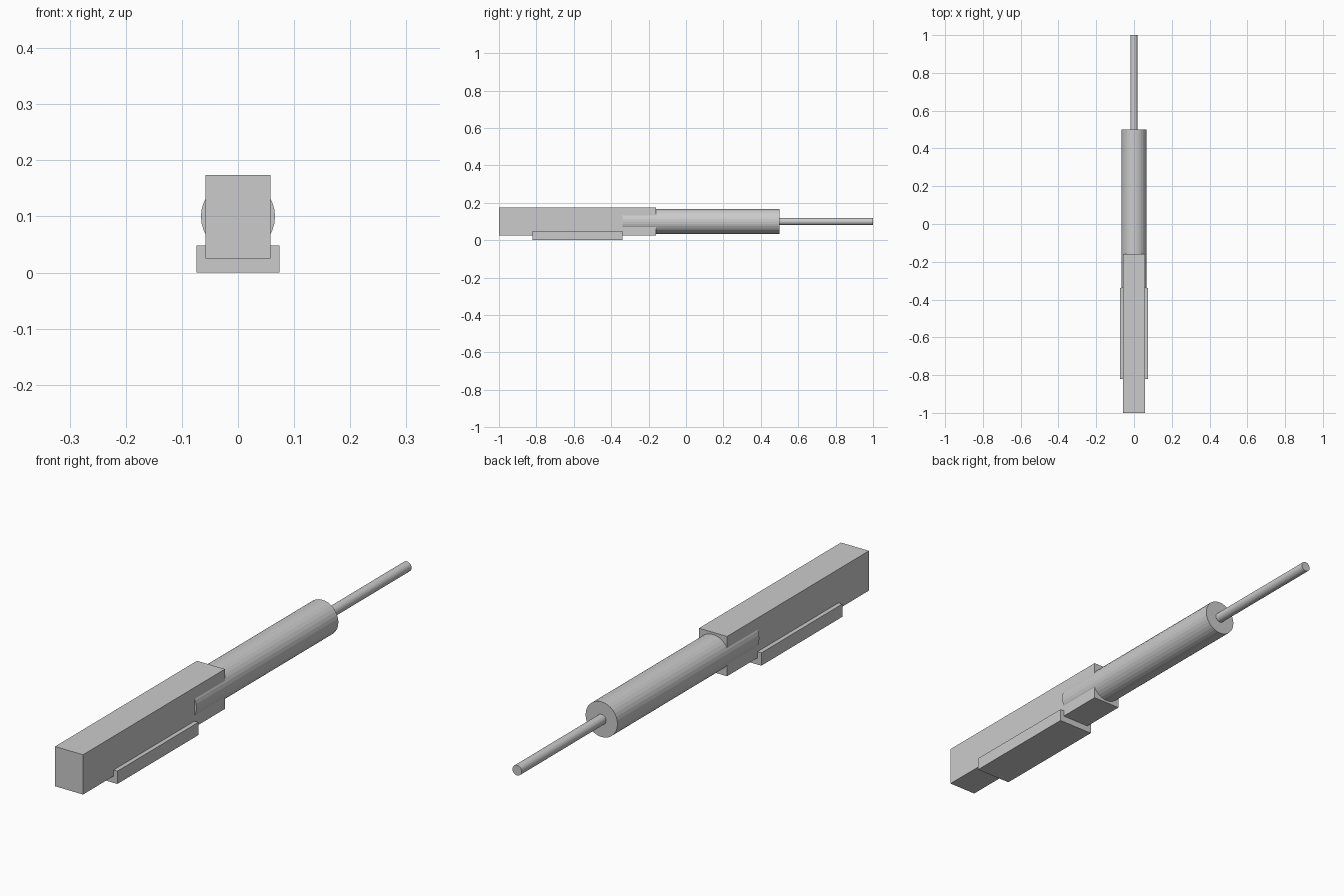
import bpy
import math

if "Cube" in bpy.data.objects:
    bpy.data.objects.remove(bpy.data.objects["Cube"])


def box(name, x_half, y0, y1, z0, z1):
    bpy.ops.mesh.primitive_cube_add(size=1, location=(0, (y0 + y1) / 2, (z0 + z1) / 2))
    ob = bpy.context.object
    ob.name = name
    ob.scale = (2 * x_half, y1 - y0, z1 - z0)
    bpy.ops.object.transform_apply(location=False, rotation=False, scale=True)
    return ob


def rod(name, radius, y0, y1, z, sides=32):
    bpy.ops.mesh.primitive_cylinder_add(vertices=sides, radius=radius, depth=y1 - y0,
                                        location=(0, (y0 + y1) / 2, z),
                                        rotation=(math.pi / 2, 0, 0))
    ob = bpy.context.object
    ob.name = name
    return ob


# Rectangular main body and the wider plate under it
box("main_body", 0.058, -1.0, -0.16, 0.025, 0.174)
box("base_plate", 0.074, -0.82, -0.34, 0.0, 0.048)

# Thick sleeve set into the body, and the thin rod at its end
rod("sleeve", 0.066, -0.34, 0.5, 0.1)
rod("thin_rod", 0.019, 0.49, 1.0, 0.1)
